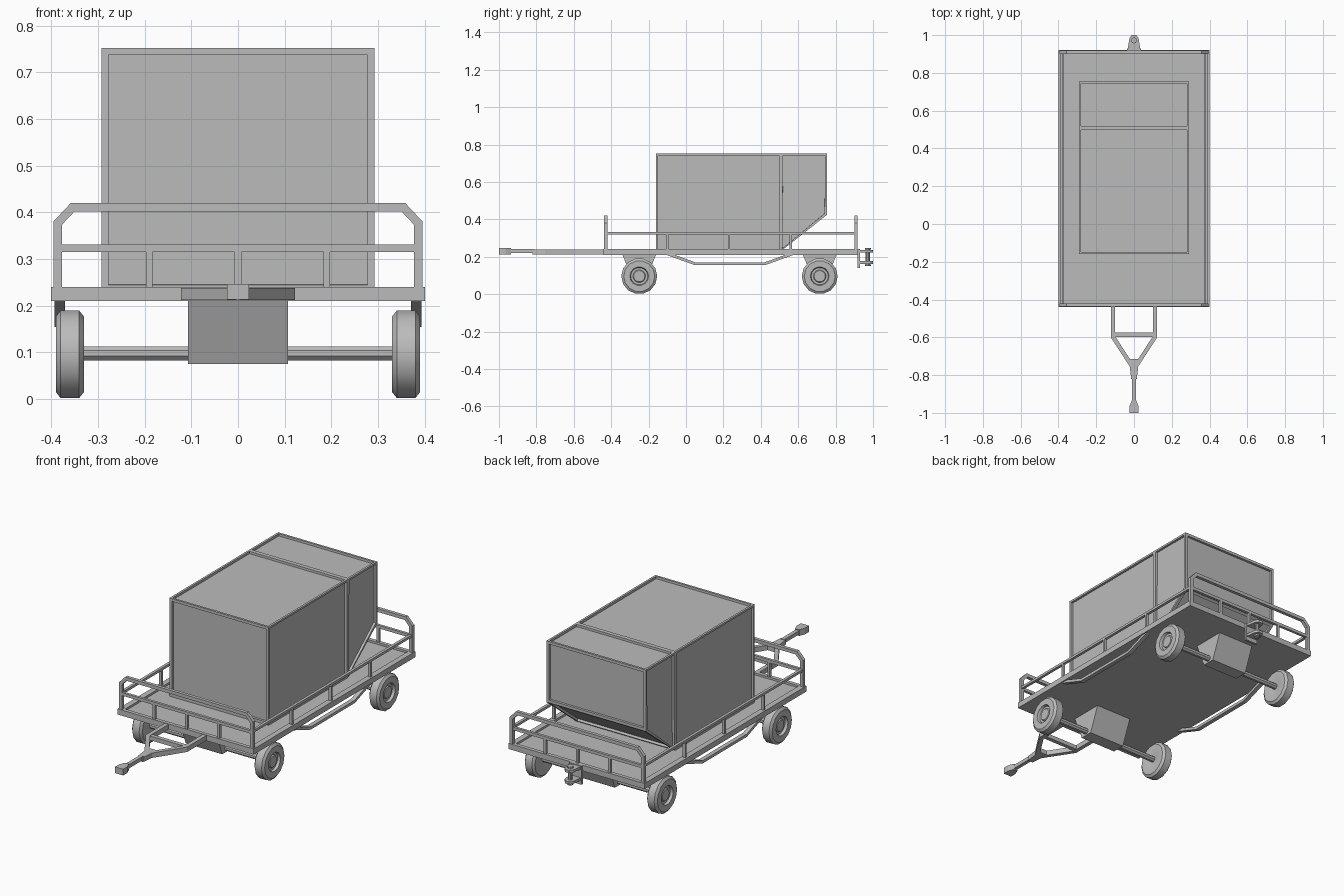
import bpy, bmesh, math
from mathutils import Vector

cube = bpy.data.objects.get("Cube")
if cube:
    bpy.data.objects.remove(cube, do_unlink=True)

grey = bpy.data.materials.new("plain grey")
grey.use_nodes = True
grey.diffuse_color = (0.5, 0.5, 0.5, 1)
grey.node_tree.nodes["Principled BSDF"].inputs["Base Color"].default_value = (0.5, 0.5, 0.5, 1)


def finish(name, bm):
    bmesh.ops.recalc_face_normals(bm, faces=bm.faces)
    mesh = bpy.data.meshes.new(name)
    bm.to_mesh(mesh)
    bm.free()
    mesh.materials.append(grey)
    obj = bpy.data.objects.new(name, mesh)
    bpy.context.collection.objects.link(obj)
    return obj


def box(name, x0, x1, y0, y1, z0, z1):
    bm = bmesh.new()
    bmesh.ops.create_cube(bm, size=1)
    for v in bm.verts:
        v.co = ((x0 + x1) / 2 + v.co.x * (x1 - x0),
                (y0 + y1) / 2 + v.co.y * (y1 - y0),
                (z0 + z1) / 2 + v.co.z * (z1 - z0))
    return finish(name, bm)


# maps from a flat drawing (u, v) and a thickness t into space
def front_plane(u, v, t): return (u, t, v)
def side_plane(u, v, t): return (t, u, v)
def top_plane(u, v, t): return (u, v, t)


def prism(name, outline, t0, t1, place):
    bm = bmesh.new()
    a, b = [[bm.verts.new(place(u, v, t)) for u, v in outline] for t in (t0, t1)]
    bm.faces.new(a)
    bm.faces.new(b)
    for i in range(len(a)):
        j = (i + 1) % len(a)
        bm.faces.new((a[i], a[j], b[j], b[i]))
    return finish(name, bm)


def band(name, points, width, t0, t1, place):
    """Bar of rectangular section along a flat path with mitred corners."""
    pts = [Vector(p) for p in points]
    left, right = [], []
    for i, p in enumerate(pts):
        d0 = (p - pts[i - 1]).normalized() if i else (pts[1] - p).normalized()
        d1 = (pts[i + 1] - p).normalized() if i < len(pts) - 1 else d0
        n0, n1 = Vector((-d0.y, d0.x)), Vector((-d1.y, d1.x))
        m = (n0 + n1).normalized()
        m *= width / 2 / m.dot(n0)
        left.append(p + m)
        right.append(p - m)
    return prism(name, left + right[::-1], t0, t1, place)


def lathe(name, profile, sides, place):
    """Ring profile of (radius, offset) spun round an axis."""
    bm = bmesh.new()
    rings = []
    for r, t in profile:
        rings.append([bm.verts.new(place(r * math.cos((k + 0.5) * math.tau / sides),
                                         r * math.sin((k + 0.5) * math.tau / sides), t))
                      for k in range(sides)])
    for a, b in zip(rings, rings[1:]):
        for k in range(sides):
            j = (k + 1) % sides
            bm.faces.new((a[k], a[j], b[j], b[k]))
    bm.faces.new(rings[0])
    bm.faces.new(rings[-1])
    return finish(name, bm)


# deck with raised rim
box("deck_floor", -0.39, 0.39, -0.43, 0.91, 0.21, 0.229)
box("deck_rim_front", -0.4, 0.4, -0.44, -0.42, 0.21, 0.24)
box("deck_rim_back", -0.4, 0.4, 0.9, 0.92, 0.21, 0.24)
for s, side in ((1, "left"), (-1, "right")):
    box("deck_rim_" + side, *sorted((s * 0.37, s * 0.4)), -0.42, 0.9, 0.21, 0.24)

# end guards
half = [(0.386, 0.235), (0.386, 0.377), (0.354, 0.411)]
guard = half + [(-x, z) for x, z in reversed(half)]
for end, y in (("front", -0.438), ("back", 0.9)):
    band(end + "_guard", guard, 0.018, y, y + 0.018, front_plane)
    box(end + "_guard_rail", -0.378, 0.378, y + 0.002, y + 0.016, 0.315, 0.331)
    for x in (-0.19, 0, 0.19):
        box(end + "_guard_post", x - 0.007, x + 0.007, y + 0.002, y + 0.016, 0.235, 0.315)

# side rails and the bent bars below the deck
for s, side in ((1, "left"), (-1, "right")):
    x0, x1 = sorted((s * 0.377, s * 0.392))
    box(side + "_rail", x0, x1, -0.42, 0.9, 0.32, 0.333)
    for y in (-0.1, 0.23, 0.56):
        box(side + "_rail_post", x0, x1, y - 0.006, y + 0.006, 0.235, 0.32)
    x0, x1 = sorted((s * 0.37, s * 0.393))
    band(side + "_under_bar", [(-0.1, 0.216), (0.05, 0.162), (0.42, 0.162), (0.57, 0.216)],
         0.015, x0, x1, side_plane)

# container: split prism with recessed panels
bm = bmesh.new()
base, top, split = 0.23, 0.752, 0.508
main = [(-0.16, base), (split, base), (split, top), (-0.16, top)]
nose = [(split, base), (0.755, 0.425), (0.755, top), (split, top)]
for outline in (main, nose):
    a, b = [[bm.verts.new((x, y, z)) for y, z in outline] for x in (-0.292, 0.292)]
    bm.faces.new(a)
    bm.faces.new(b)
    for i in range(4):
        j = (i + 1) % 4
        if not outline[i][0] == outline[j][0] == split:
            bm.faces.new((a[i], a[j], b[j], b[i]))
bmesh.ops.remove_doubles(bm, verts=bm.verts, dist=0.0001)
bmesh.ops.recalc_face_normals(bm, faces=bm.faces)
bm.normal_update()
sides = [f for f in bm.faces if abs(f.normal.x) > 0.9]
tops = [f for f in bm.faces if f.normal.z > 0.9]
ends = [f for f in bm.faces if abs(f.normal.y) > 0.3]
for group, width in ((sides, 0.015), (tops, 0.016), (ends, 0.021)):
    bmesh.ops.inset_individual(bm, faces=group, thickness=width)
    bmesh.ops.inset_individual(bm, faces=group, thickness=0.0005, depth=-0.012)
finish("container", bm)

# axles, mounts and wheels
tyre = [(0.03, -0.024), (0.05, -0.03), (0.083, -0.03), (0.096, -0.02), (0.096, 0.02),
        (0.083, 0.03), (0.05, 0.03), (0.046, 0.016), (0.034, 0.016), (0.03, 0.022)]
for end, yc in (("front", -0.25), ("back", 0.715)):
    prism(end + "_axle_mount", [(yc - 0.09, 0.211), (yc + 0.09, 0.211), (yc + 0.035, 0.075),
                                (yc - 0.035, 0.075)], -0.107, 0.107, side_plane)
    lathe(end + "_axle", [(0.016, -0.34), (0.016, 0.34)], 8,
          lambda u, v, t, yc=yc: (t, yc + u, 0.098 + v))
    for s, side in ((1, "left"), (-1, "right")):
        wheel = lathe(end + "_" + side + "_wheel", tyre, 14,
                      lambda u, v, t, yc=yc, s=s: (s * (0.36 + t), yc + v, 0.096 + u))
        bpy.ops.object.select_all(action='DESELECT')
        wheel.select_set(True)
        bpy.context.view_layer.objects.active = wheel
        bpy.ops.object.shade_smooth_by_angle(angle=math.radians(28))

# drawbar
for s, side in ((1, "left"), (-1, "right")):
    band(side + "_drawbar", [(s * 0.111, -0.43), (s * 0.111, -0.598), (s * 0.012, -0.75)],
         0.022, 0.212, 0.238, top_plane)
box("drawbar_cross_bar", -0.105, 0.105, -0.597, -0.575, 0.214, 0.236)
prism("drawbar_neck", [(-0.027, -0.715), (0.027, -0.715), (0.015, -0.82), (-0.015, -0.82)],
      0.213, 0.238, top_plane)
box("tow_rod", -0.01, 0.01, -0.945, -0.81, 0.22, 0.24)
prism("tow_coupler", [(-0.012, -0.935), (0.012, -0.935), (0.024, -0.965), (0.024, -1),
                      (-0.024, -1), (-0.024, -0.965)], 0.213, 0.246, top_plane)

# rear hitch
box("hitch_plate", -0.036, 0.036, 0.918, 0.93, 0.14, 0.24)
for z in (0.162, 0.222):
    prism("hitch_lug", [(-0.033, 0.928), (0.033, 0.928), (0.024, 0.985), (0.012, 1),
                        (-0.012, 1), (-0.024, 0.985)], z, z + 0.014, top_plane)
lathe("hitch_pin", [(0.016, 0.15), (0.016, 0.158), (0.011, 0.158), (0.011, 0.24),
                    (0.016, 0.24), (0.016, 0.247)], 10,
      lambda u, v, t: (u, 0.972 + v, t))
